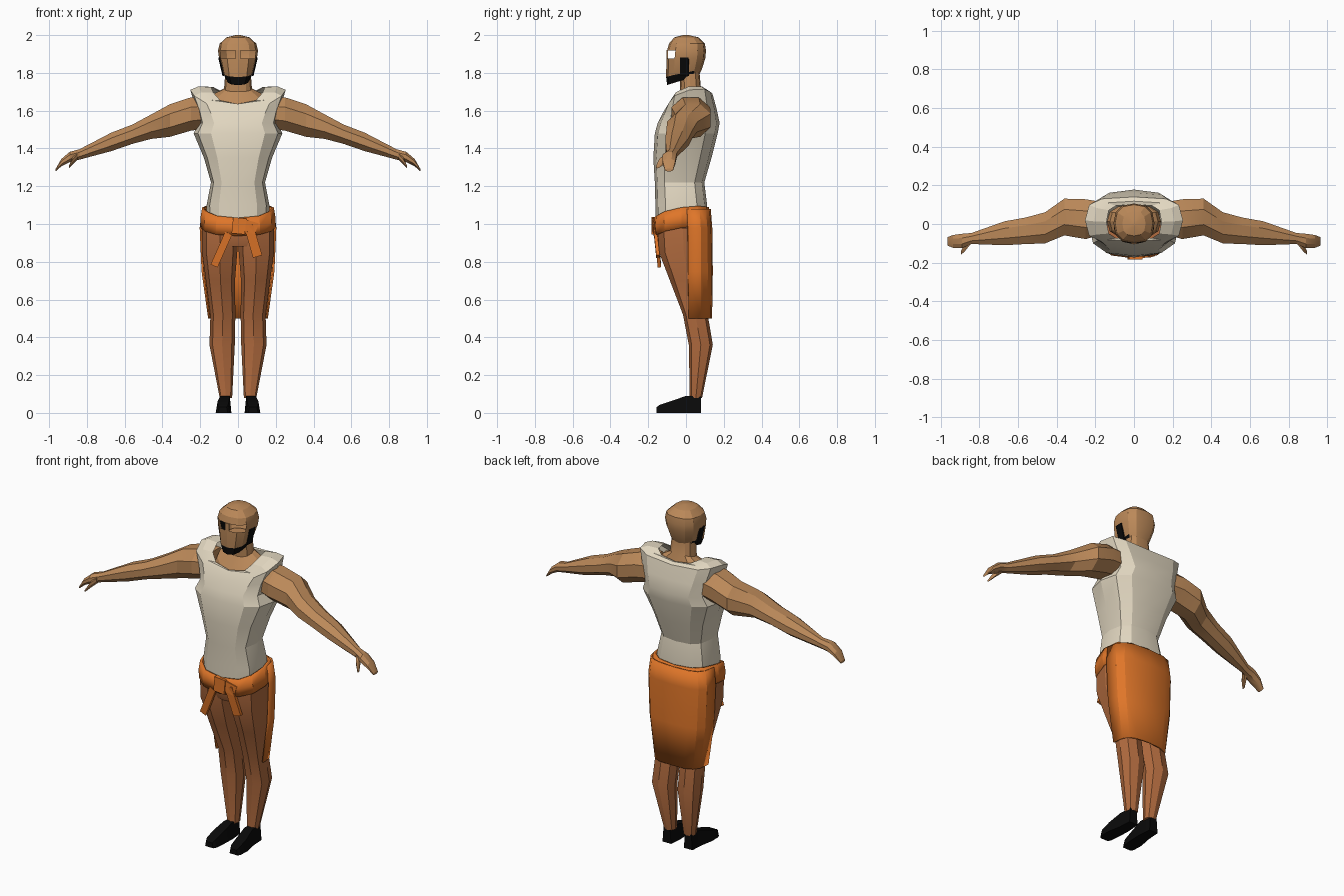
import bpy, bmesh, math
from mathutils import Vector

if "Cube" in bpy.data.objects:
    bpy.data.objects.remove(bpy.data.objects["Cube"])


def material(name, r, g, b):
    mat = bpy.data.materials.new(name)
    mat.use_nodes = True
    mat.diffuse_color = (r, g, b, 1)
    shader = next(n for n in mat.node_tree.nodes if n.type == "BSDF_PRINCIPLED")
    shader.inputs["Base Color"].default_value = (r, g, b, 1)
    shader.inputs["Roughness"].default_value = 0.8
    return mat


skin = material("tan skin", .5, .25, .1)
linen = material("off white linen", .76, .68, .53)
orange = material("orange sash cloth", .74, .18, .022)
rust = material("rust trousers", .45, .15, .05)
black = material("black", .003, .003, .003)


def finish(obj, angle=22):
    """Select one object and shade it smooth below the given crease angle."""
    bpy.ops.object.select_all(action="DESELECT")
    obj.select_set(True)
    bpy.context.view_layer.objects.active = obj
    bpy.ops.object.shade_smooth_by_angle(angle=math.radians(angle))


def loft(name, rings, mats, closed=True, caps=True, mirror=False, thick=0):
    """Skin a list of equal-length point rings."""
    bm = bmesh.new()
    rows = [[bm.verts.new(p) for p in ring] for ring in rings]
    count = len(rows[0])
    for low, high in zip(rows, rows[1:]):
        for i in range(count if closed else count - 1):
            j = (i + 1) % count
            bm.faces.new((low[i], low[j], high[j], high[i]))
    if caps:
        bm.faces.new(rows[0])
        bm.faces.new(rows[-1])
    bmesh.ops.recalc_face_normals(bm, faces=bm.faces)
    mesh = bpy.data.meshes.new(name)
    bm.to_mesh(mesh)
    bm.free()
    for mat in mats:
        mesh.materials.append(mat)
    obj = bpy.data.objects.new(name, mesh)
    bpy.context.collection.objects.link(obj)
    finish(obj)
    if thick:
        shell = obj.modifiers.new("thickness", "SOLIDIFY")
        shell.thickness = thick
        shell.offset = 0
    if mirror:
        obj.modifiers.new("mirror", "MIRROR")
    return obj


def power(value, p):
    return math.copysign(abs(value) ** p, value)


def ring(z, w, front, back, tilt=0, lift=0, x=0, n=12, p=.8, arc=None):
    """Horizontal rounded section; tilt moves the front, lift raises the sides."""
    if arc:
        angles = [math.radians(arc[0] + (arc[1] - arc[0]) * i / (n - 1)) for i in range(n)]
    else:
        angles = [math.tau * i / n for i in range(n)]
    mid, half = (front + back) / 2, (back - front) / 2
    return [Vector((x + w * power(math.sin(a), p),
                    mid - half * power(math.cos(a), p),
                    z + tilt * math.cos(a) + lift * math.sin(a) ** 2)) for a in angles]


def box(name, place, size, mat, turn=(0, 0, 0), mirror=False):
    """Block with baked transform, so that it can be mirrored about the body."""
    bpy.ops.mesh.primitive_cube_add(size=1, location=place, rotation=turn)
    obj = bpy.context.object
    obj.name = name
    obj.scale = size
    bpy.ops.object.transform_apply(location=True, rotation=True, scale=True)
    obj.data.materials.append(mat)
    if mirror:
        obj.modifiers.new("mirror", "MIRROR")


# Head; jaw faces at the front become the beard
head_sections = [
    (1.762, .06, -.1, .07, -.027), (1.8, .08, -.105, .085, -.022),
    (1.877, .1, -.104, .102), (1.918, .106, -.1, .106),
    (1.955, .097, -.09, .1), (1.988, .06, -.062, .066), (2, .012, -.015, .015)]
head = loft("head", [ring(*s) for s in head_sections], [skin, black])
for face in head.data.polygons:
    if len(face.vertices) == 4 and face.center.z < 1.8 and face.center.y < .02:
        face.material_index = 1

# Open eye sockets either side of a thin nose bridge
bm = bmesh.new()
bm.from_mesh(head.data)
sockets = [f for f in bm.faces
           if 1.88 < f.calc_center_median().z < 1.915 and f.calc_center_median().y < -.05]
bmesh.ops.delete(bm, geom=sockets, context="FACES_ONLY")
bm.to_mesh(head.data)
bm.free()
box("nose_bridge", (0, -.1, 1.895), (.026, .007, .05), skin)
box("sideburn", (.088, -.008, 1.833), (.008, .046, .1), black, (0, .23, -.06), True)

# Neck flaring into the collar opening
neck_sections = [(1.63, .14, -.075, .1, -.03, .03), (1.66, .125, -.072, .095, -.03, .03),
                 (1.715, .074, -.03, .078, -.015), (1.82, .066, -.035, .07)]
loft("neck", [ring(*s) for s in neck_sections], [skin])

# Sleeveless shirt, from hem to broad shoulder straps and collar
shirt_sections = [
    (1.04, .165, -.16, .11, -.03), (1.1, .166, -.162, .112),
    (1.22, .143, -.165, .097), (1.35, .18, -.173, .135),
    (1.48, .235, -.165, .168), (1.535, .208, -.15, .178),
    (1.6, .222, -.122, .162, -.01, .01), (1.655, .253, -.102, .14, -.035, .055),
    (1.668, .21, -.09, .118, -.032, .06), (1.665, .142, -.08, .102, -.03, .06)]
loft("shirt", [ring(*s, p=.72 if s[0] < 1.57 else .6) for s in shirt_sections],
     [linen], caps=False)

# Arms: sections along x, each with centre and half sizes
arm_sections = [
    (.16, .03, 1.59, .085, .085), (.25, .025, 1.582, .105, .09),
    (.36, .036, 1.548, .097, .088), (.46, -.02, 1.515, .082, .066),
    (.56, -.035, 1.475, .07, .052), (.67, -.048, 1.435, .063, .05),
    (.84, -.075, 1.368, .029, .028), (.89, -.088, 1.355, .038, .028),
    (.935, -.09, 1.325, .034, .02), (.965, -.09, 1.286, .022, .007)]


def upright(x, y, z, ry, rz, n=8):
    turns = [math.tau * (i + .5) / n for i in range(n)]
    return [Vector((x, y + ry * 1.06 * math.cos(a), z + rz * 1.06 * math.sin(a))) for a in turns]


loft("arm", [upright(*s) for s in arm_sections], [skin], mirror=True)
thumb_sections = [(.85, -.09, 1.36, .022, .02), (.875, -.122, 1.335, .022, .018),
                  (.895, -.15, 1.302, .01, .007)]
loft("thumb", [upright(*s, n=6) for s in thumb_sections], [skin], mirror=True)

# Trousers: hips and a mirrored leg
hip_sections = [(.88, .12, -.13, .11), (.93, .18, -.148, .115), (1.05, .17, -.15, .11)]
loft("trouser_hips", [ring(*s) for s in hip_sections], [rust])
leg_sections = [
    (.98, .095, -.15, .115, .095), (.85, .093, -.143, .12, .097),
    (.7, .077, -.085, .12, .093), (.52, .066, -.016, .115, .08),
    (.36, .067, .015, .142, .084), (.08, .033, .02, .085, .064)]
loft("trouser_leg", [ring(z, w, f, b, x=x, n=8) for z, w, f, b, x in leg_sections],
     [rust], mirror=True)

# Shoes: sections from heel to toe
shoe = []
for y, x, w, top in [(.08, .07, .028, .09), (0, .069, .034, .09),
                     (-.08, .078, .04, .062), (-.14, .08, .036, .042), (-.156, .08, .026, .03)]:
    shoe.append([(x - w, y, 0), (x + w, y, 0), (x + w * .75, y, top), (x - w * .75, y, top)])
loft("shoe", shoe, [black], mirror=True)

# Sash round the waist, rear skirt, knot and hanging ends
belt_sections = [(.965, .192, -.166, .12, -.028, .015), (1.01, .193, -.172, .122, -.028, .02),
                 (1.06, .184, -.166, .116, -.028, .027)]
loft("waist_sash", [ring(*s, p=.75) for s in belt_sections], [orange], caps=False, thick=.012)
skirt_sections = [(1.08, .186, -.115, .126), (.98, .198, -.115, .134),
                  (.75, .188, -.115, .137), (.5, .153, -.105, .133)]
loft("rear_skirt", [ring(*s, p=.65, n=9, arc=(90, 270)) for s in skirt_sections],
     [orange], closed=False, caps=False, thick=.01)
box("sash_knot", (.005, -.168, .99), (.07, .03, .085), orange, (0, .1, 0))
box("sash_loop", (.065, -.163, .985), (.07, .02, .06), orange, (0, .3, .15))
box("right_sash_end", (-.088, -.15, .865), (.04, .018, .19), orange, (.1, .42, 0))
box("left_sash_end", (.08, -.157, .91), (.05, .018, .17), orange, (.1, -.28, 0))
